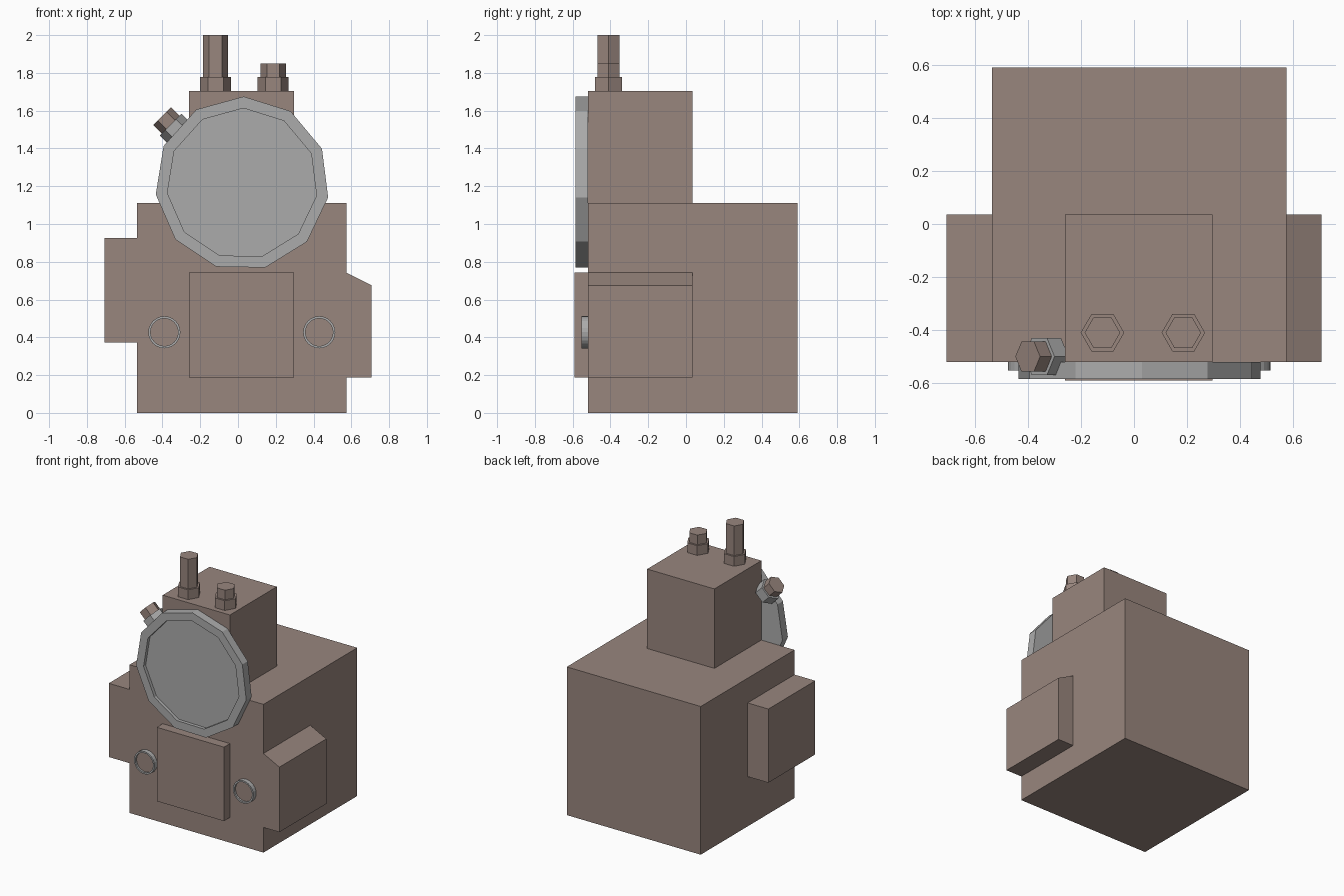
import bpy, bmesh, math
from mathutils import Vector

if "Cube" in bpy.data.objects:
    bpy.data.objects.remove(bpy.data.objects["Cube"])


def paint(name, r, g, b):
    m = bpy.data.materials.new(name)
    m.diffuse_color = (r, g, b, 1)
    m.use_nodes = True
    m.node_tree.nodes["Principled BSDF"].inputs["Base Color"].default_value = m.diffuse_color
    return m


brown = paint("brown_paint", 0.315, 0.237, 0.207)
grey = paint("grey_metal", 0.41, 0.41, 0.41)


def finish(name, bm, mats):
    bmesh.ops.recalc_face_normals(bm, faces=bm.faces)
    me = bpy.data.meshes.new(name)
    bm.to_mesh(me)
    bm.free()
    for m in mats:
        me.materials.append(m)
    ob = bpy.data.objects.new(name, me)
    bpy.context.collection.objects.link(ob)
    return ob


def box(name, lo, hi):
    bm = bmesh.new()
    bmesh.ops.create_cube(bm, size=1)
    for v in bm.verts:
        v.co = [lo[i] if v.co[i] < 0 else hi[i] for i in range(3)]
    return finish(name, bm, [brown])


def prism(name, base, u, v, r, sides, length, start=0, mats=(brown,), rim=0, depth=0):
    """Regular prism from base along u x v; an optional rim surrounds a recess in its end.
    The end face takes the last material."""
    base, u, v = Vector(base), Vector(u).normalized(), Vector(v).normalized()
    n = u.cross(v)

    def loop(radius, h):
        pts = []
        for i in range(sides):
            a = math.radians(start) + math.tau * i / sides
            pts.append(bm.verts.new(base + n * h + radius * (math.cos(a) * u + math.sin(a) * v)))
        return pts

    bm = bmesh.new()
    loops = [loop(r, 0), loop(r, length)]
    if rim:
        loops += [loop(r - rim, length), loop(r - rim, length - depth)]
    for a, b in zip(loops, loops[1:]):
        for i in range(sides):
            j = (i + 1) % sides
            bm.faces.new((a[i], a[j], b[j], b[i]))
    bm.faces.new(loops[0])
    bm.faces.new(loops[-1]).material_index = len(mats) - 1
    return finish(name, bm, mats)


X, Y, Z = (1, 0, 0), (0, 1, 0), (0, 0, 1)

# Body blocks
box("main_body", (-0.535, -0.52, 0), (0.575, 0.59, 1.11))
box("upper_block", (-0.26, -0.52, 1.11), (0.297, 0.035, 1.705))
box("left_side_box", (-0.707, -0.52, 0.373), (-0.535, 0.035, 0.925))
box("front_panel", (-0.26, -0.59, 0.188), (0.297, -0.52, 0.742))

# Right side box with a sloping top
wedge = box("right_side_box", (0.575, -0.52, 0.188), (0.707, 0.035, 0.742))
for vert in wedge.data.vertices:
    if vert.co.x > 0.65 and vert.co.z > 0.5:
        vert.co.z = 0.675

# Eleven-sided dial with a recessed face
prism("dial", (0.022, -0.52, 1.214), X, Z, 0.461, 11, 0.064, 89,
      mats=(grey,), rim=0.062, depth=0.025)

# Shallow brown buttons with thin grey rims on either side of the panel
for side, x in (("left", -0.39), ("right", 0.43)):
    prism(side + "_ring", (x, -0.52, 0.427), X, Z, 0.085, 24, 0.033,
          mats=(grey, brown), rim=0.012, depth=0.014)

# Hexagonal posts with collars on the top
for side, x, top in (("left", -0.119, 2.0), ("right", 0.186, 1.85)):
    prism(side + "_collar", (x, -0.41, 1.705), X, Y, 0.082, 6, 0.073)
    prism(side + "_post", (x, -0.41, 1.778), X, Y, 0.067, 6, top - 1.778)

# Angled button on the upper left of the dial
across = (1, 0, 1)
prism("button_collar", (-0.304, -0.5, 1.474), across, Y, 0.081, 6, 0.075, mats=(grey,))
prism("button", (-0.357, -0.5, 1.527), across, Y, 0.066, 6, 0.062)
